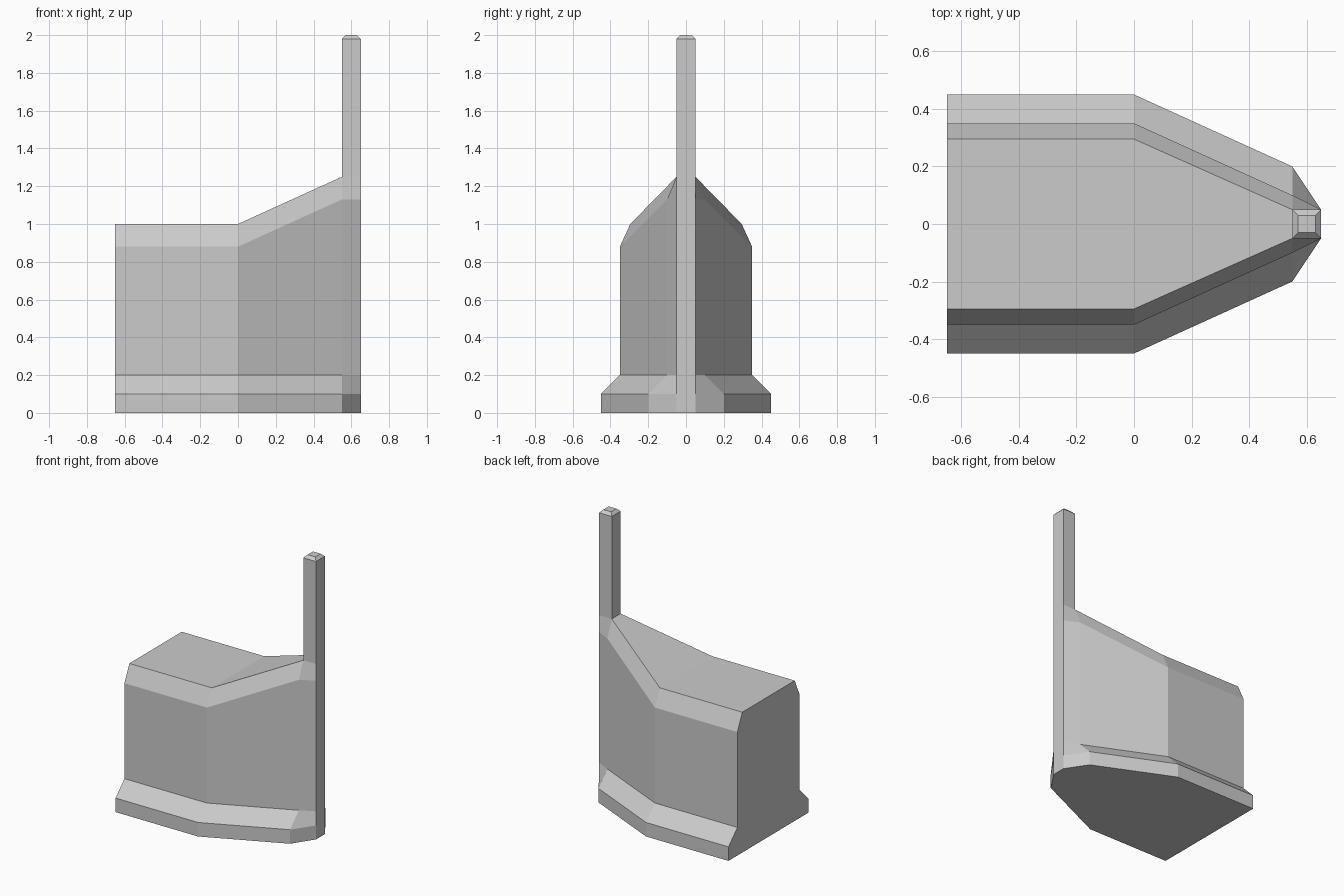
import bpy, bmesh
from mathutils import Vector

if "Cube" in bpy.data.objects:
    bpy.data.objects.remove(bpy.data.objects["Cube"])

# Cross-sections along x: half widths and heights from keel to deck edge
sections = [
    (-0.65, [(0.45, 0), (0.45, 0.1), (0.35, 0.2), (0.35, 0.88), (0.295, 1.0)]),
    (0.0,   [(0.45, 0), (0.45, 0.1), (0.35, 0.2), (0.35, 0.88), (0.295, 1.0)]),
    (0.55,  [(0.20, 0), (0.20, 0.1), (0.10, 0.2), (0.10, 1.13), (0.05, 1.25)]),
    (0.65,  [(0.05, 0), (0.05, 0.1), (0.05, 0.2), (0.05, 1.13), (0.05, 1.25)]),
]

bm = bmesh.new()

# Bow hull: mirrored closed rings lofted along x
rings = []
for x, half in sections:
    outline = [(-y, z) for y, z in half] + [(y, z) for y, z in reversed(half)]
    rings.append([bm.verts.new((x, y, z)) for y, z in outline])
n = len(rings[0])
deck = []
for a, b in zip(rings, rings[1:]):
    for i in range(n):
        j = (i + 1) % n
        f = bm.faces.new((a[i], a[j], b[j], b[i]))
        if i == n // 2 - 1:
            deck.append(f)
bm.faces.new(rings[0])
bm.faces.new(rings[-1])
bmesh.ops.recalc_face_normals(bm, faces=bm.faces[:])


# Stem post: raise the foremost deck face, then taper its cap
def raise_face(face, z, scale=1.0):
    new = bmesh.ops.extrude_discrete_faces(bm, faces=[face])["faces"][0]
    c = new.calc_center_median()
    for v in new.verts:
        v.co = Vector((c.x + (v.co.x - c.x) * scale,
                       c.y + (v.co.y - c.y) * scale, z))
    return new


shaft_top = raise_face(deck[-1], 1.98)
raise_face(shaft_top, 2.0, 0.6)
bmesh.ops.recalc_face_normals(bm, faces=bm.faces[:])

mesh = bpy.data.meshes.new("bow_hull")
bm.to_mesh(mesh)
bm.free()
bpy.context.collection.objects.link(bpy.data.objects.new("bow_hull", mesh))
